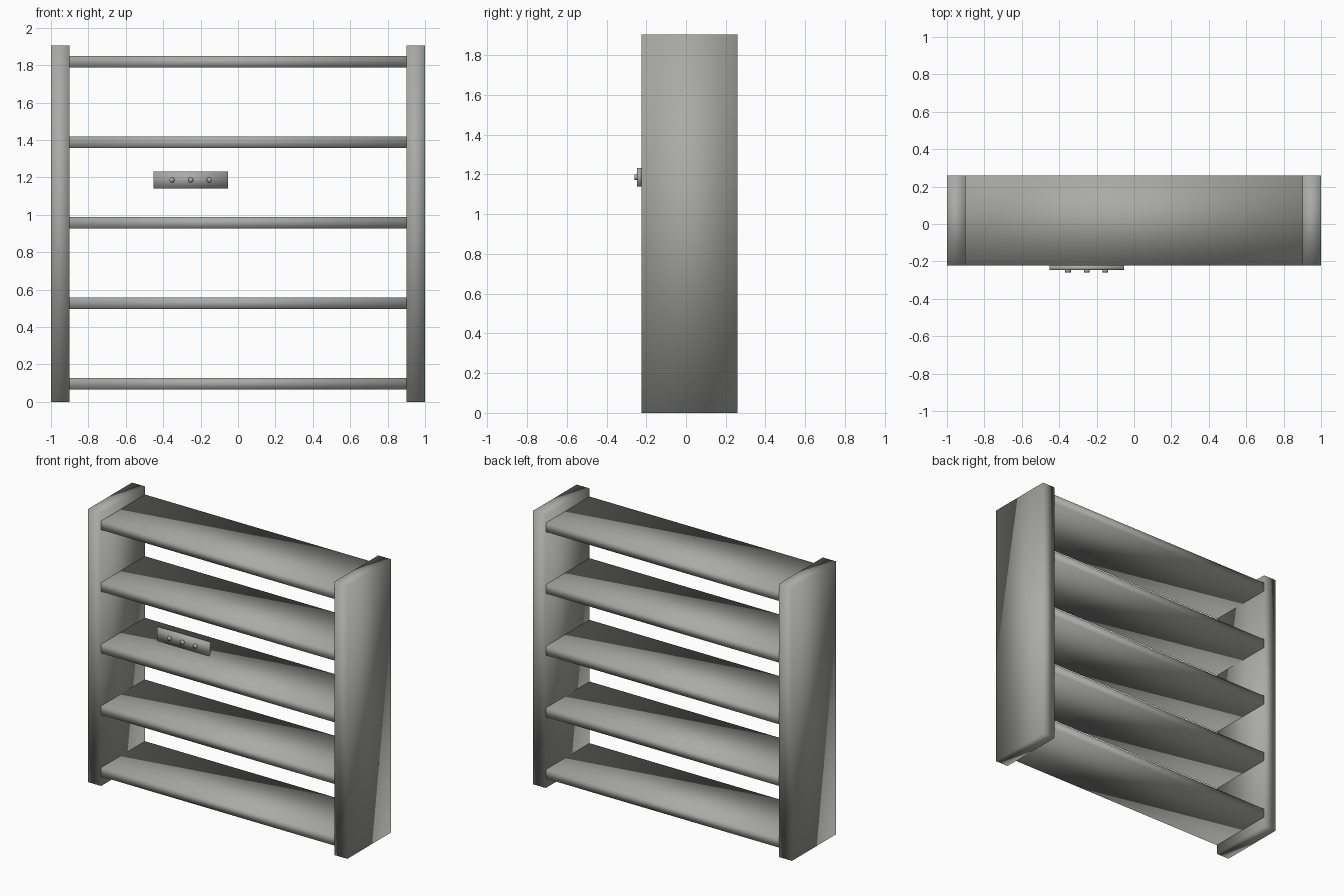
import bpy, bmesh, math
from mathutils import Matrix, Vector

cube = bpy.data.objects.get("Cube")
if cube:
    bpy.data.objects.remove(cube, do_unlink=True)

GREY = (0.40, 0.40, 0.39, 1.0)
mat = bpy.data.materials.new("warm grey")
mat.use_nodes = True
mat.diffuse_color = GREY
mat.node_tree.nodes["Principled BSDF"].inputs["Base Color"].default_value = GREY


def finish(name, bm):
    """Turn a bmesh into a softly shaded grey object."""
    for face in bm.faces:
        face.smooth = True
    mesh = bpy.data.meshes.new(name)
    bm.to_mesh(mesh)
    bm.free()
    mesh.materials.append(mat)
    obj = bpy.data.objects.new(name, mesh)
    bpy.context.collection.objects.link(obj)
    return obj


def box(name, low, high):
    """Box spanning two opposite corners."""
    low, high = Vector(low), Vector(high)
    bm = bmesh.new()
    bmesh.ops.create_cube(bm, size=1)
    bmesh.ops.scale(bm, vec=high - low, verts=bm.verts)
    bmesh.ops.translate(bm, vec=(low + high) / 2, verts=bm.verts)
    return finish(name, bm)


FRONT, BACK = -0.223, 0.26
HEIGHT, INNER = 1.905, 0.9

# Upright side panels
box("left_panel", (INNER, FRONT, 0), (1, BACK, HEIGHT))
box("right_panel", (-1, FRONT, 0), (-INNER, BACK, HEIGHT))

# Evenly spaced shelves between the panels
for i in range(5):
    z = 0.097 + 0.43 * i
    box(f"shelf_{i + 1}", (-INNER, FRONT, z - 0.031), (INNER, BACK, z + 0.031))

# Small control plate at the front edge
PLATE_Z, PLATE_FRONT = 1.186, -0.247
box("front_plate", (-0.453, PLATE_FRONT, PLATE_Z - 0.046),
    (-0.053, FRONT, PLATE_Z + 0.046))

# Three six-sided knobs on the plate
for i in range(3):
    bm = bmesh.new()
    bmesh.ops.create_cone(bm, cap_ends=True, segments=6, radius1=0.015,
                          radius2=0.015, depth=0.02)
    place = (Matrix.Translation((-0.353 + 0.1 * i, PLATE_FRONT - 0.003, PLATE_Z))
             @ Matrix.Rotation(math.pi / 2, 4, "X")
             @ Matrix.Rotation(math.pi / 6, 4, "Z"))
    bmesh.ops.transform(bm, matrix=place, verts=bm.verts)
    finish(f"knob_{i + 1}", bm)
